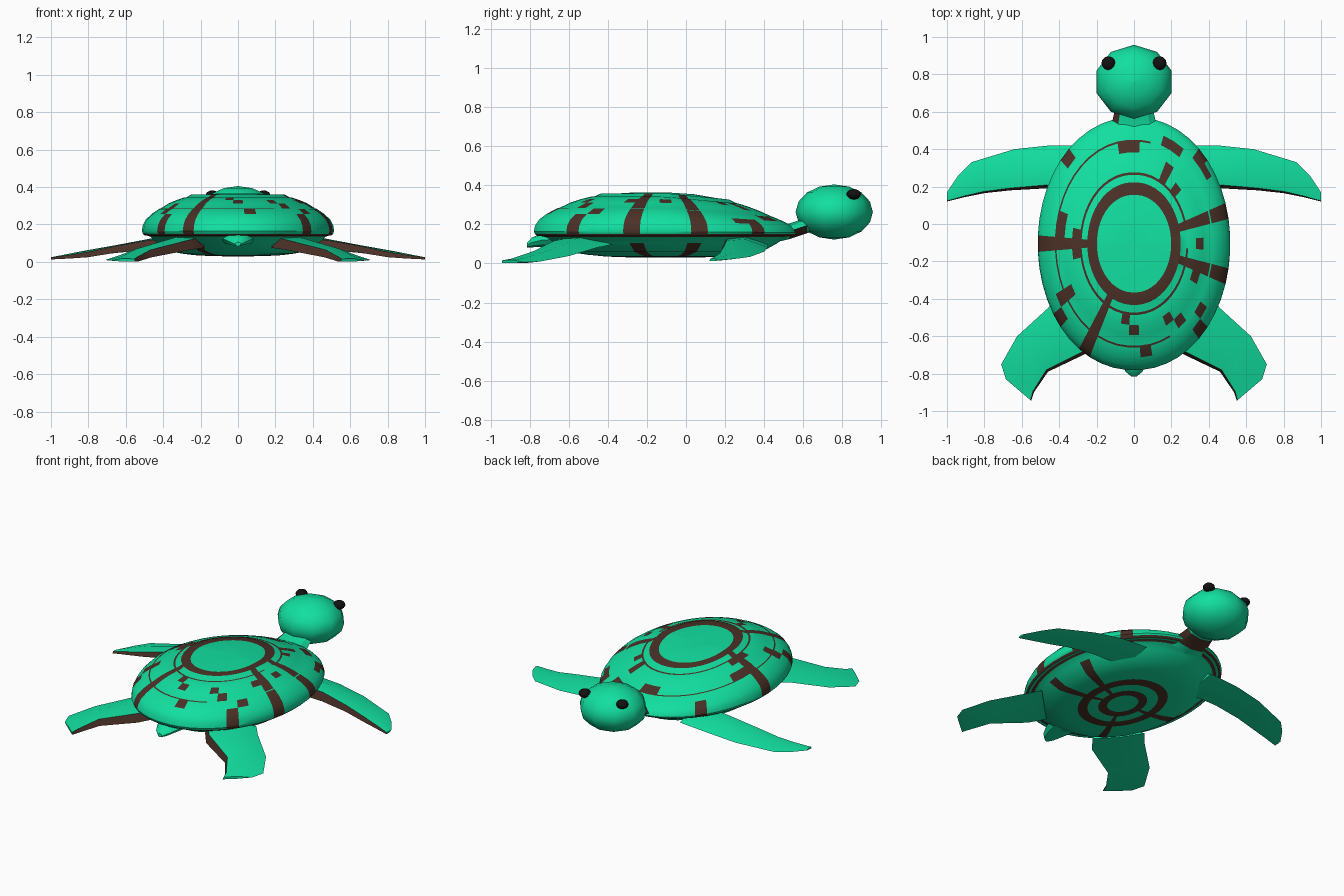
import bpy, bmesh, random
from math import sin, cos, pi, radians, copysign
from mathutils import Vector

if "Cube" in bpy.data.objects:
    bpy.data.objects.remove(bpy.data.objects["Cube"])

random.seed(4)


def material(name, rgb):
    m = bpy.data.materials.new(name)
    m.diffuse_color = (*rgb, 1)
    m.use_nodes = True
    m.node_tree.nodes["Principled BSDF"].inputs["Base Color"].default_value = m.diffuse_color
    return m


GREEN = material("sea_green", (0.006, 0.74, 0.35))
BROWN = material("shell_brown", (0.07, 0.03, 0.02))
BLACK = material("eye_black", (0.006, 0.006, 0.006))


def loft(name, rings, brown=None, mats=(GREEN, BROWN), angle=30):
    """Skin a stack of closed rings; brown(i, j) picks the second colour."""
    bm = bmesh.new()
    vs = [[bm.verts.new(p) for p in ring] for ring in rings]
    n = len(rings[0])
    for i in range(len(vs) - 1):
        for j in range(n):
            k = (j + 1) % n
            f = bm.faces.new((vs[i][j], vs[i][k], vs[i + 1][k], vs[i + 1][j]))
            f.material_index = int(bool(brown and brown(i, j)))
    bm.faces.new(vs[0])
    bm.faces.new(vs[-1])
    bmesh.ops.recalc_face_normals(bm, faces=bm.faces)
    me = bpy.data.meshes.new(name)
    bm.to_mesh(me)
    bm.free()
    for m in mats:
        me.materials.append(m)
    ob = bpy.data.objects.new(name, me)
    bpy.context.collection.objects.link(ob)
    bpy.ops.object.select_all(action='DESELECT')
    ob.select_set(True)
    bpy.context.view_layer.objects.active = ob
    bpy.ops.object.shade_smooth_by_angle(angle=radians(angle))
    return ob


def ellipsoid(name, c, r, seg, levels, mats=(GREEN, BROWN)):
    rings = []
    for i in range(levels + 1):
        a = pi * (0.004 + 0.992 * i / levels)
        rings.append([(c[0] + r[0] * sin(a) * cos(pi / 2 + 2 * pi * j / seg),
                       c[1] + r[1] * sin(a) * sin(pi / 2 + 2 * pi * j / seg),
                       c[2] + r[2] * cos(a)) for j in range(seg)])
    return loft(name, rings, mats=mats, angle=60)


# Oval shell, lower towards the neck
SEG = 48


def oval(r, z):
    pts = []
    for j in range(SEG):
        a = 2 * pi * (j - 0.5) / SEG
        c, s = cos(a), sin(a)
        x = copysign(abs(c) ** 0.95, c) * 0.51
        y = s * 0.67
        zz = z
        if z > 0.15:
            zz = 0.15 + (z - 0.15) * (1 - 0.45 * max(0, s) * r ** 1.5)
        pts.append((x * r, y * r - 0.105, zz))
    return pts


dome = [(0.98, 0.14), (1, 0.15), (1.01, 0.165), (1, 0.195), (0.97, 0.225),
        (0.91, 0.255), (0.83, 0.283), (0.815, 0.285), (0.73, 0.312),
        (0.65, 0.33), (0.57, 0.343), (0.55, 0.343), (0.49, 0.36),
        (0.39, 0.358), (0.22, 0.365), (0.02, 0.358)]
stripes = {int(round(a / 7.5)) for a in (15, 180, 240, 345)}
patches = {int(round(a / 7.5)) for a in (45, 135, 217.5, 315)}


def dome_brown(i, j):
    if i == 0 or i == 12:
        return True
    if i in (6, 10):
        return 10 < j < 40 or i == 10 and j % 12 > 1
    if j in stripes and i < 12:
        return True
    if j in patches and i < 5:
        return True
    return 3 < i < 10 and random.random() < 0.075


loft("shell_dome", [oval(*p) for p in dome], dome_brown)

# Belly plate with concentric bands
belly = [(0.985, 0.145), (0.92, 0.135), (0.86, 0.105), (0.74, 0.06),
         (0.6, 0.045), (0.46, 0.036), (0.36, 0.033), (0.25, 0.031),
         (0.16, 0.03), (0.02, 0.03)]


def belly_brown(i, j):
    return i in (0, 5, 7) or (j in stripes and 1 < i < 7)


loft("belly_plate", [oval(*p) for p in belly], belly_brown)


# Flippers: lead x, lead y, trail x, trail y, top z, thickness
front = [(0.25, 0.42, 0.25, 0.18, 0.145, 0.07),
         (0.45, 0.42, 0.48, 0.19, 0.125, 0.06),
         (0.64, 0.40, 0.66, 0.18, 0.09, 0.042),
         (0.87, 0.33, 0.80, 0.165, 0.057, 0.032),
         (0.94, 0.26, 0.90, 0.145, 0.04, 0.022),
         (1.0, 0.17, 1.0, 0.12, 0.025, 0.012)]
rear = [(0.40, -0.38, 0.18, -0.60, 0.145, 0.07),
        (0.46, -0.45, 0.25, -0.69, 0.125, 0.06),
        (0.625, -0.60, 0.46, -0.79, 0.07, 0.045),
        (0.71, -0.75, 0.535, -0.90, 0.028, 0.026),
        (0.685, -0.83, 0.55, -0.945, 0.018, 0.016)]


def flipper(name, stations, side):
    rings = []
    for lx, ly, tx, ty, z, t in stations:
        lead, trail = Vector((lx, ly, z - 0.7 * t)), Vector((tx, ty, z - 0.1 * t))
        mid = (lead + trail) / 2
        out = (trail - lead).normalized() * 0.3 * t
        ring = [lead, (mid.x, mid.y, z), trail - out,
                (trail.x, trail.y, z - t), (mid.x, mid.y, z - t)]
        rings.append([(side * p[0], p[1], p[2]) for p in ring])
    loft(name, rings, lambda i, j: j == 2)


for side, tag in ((1, "right"), (-1, "left")):
    flipper("front_flipper_" + tag, front, side)
    flipper("rear_flipper_" + tag, rear, side)
    ellipsoid("eye_" + tag, (side * 0.137, 0.86, 0.355), (0.037, 0.037, 0.027),
              12, 8, (BLACK,))

# Head
ellipsoid("head", (0, 0.76, 0.264), (0.21, 0.198, 0.141), 10, 8)


# Neck and tail as tapered tubes along y
def tube(name, stations, brown=None):
    loft(name, [[(w * cos(2 * pi * j / 8), y, z + h * sin(2 * pi * j / 8))
                 for j in range(8)] for y, z, w, h in stations], brown)


tube("neck", [(0.38, 0.15, 0.24, 0.06), (0.53, 0.165, 0.12, 0.04),
              (0.62, 0.195, 0.10, 0.04), (0.68, 0.215, 0.10, 0.04)],
     lambda i, j: i == 1 and j > 2)
tube("tail", [(-0.65, 0.125, 0.10, 0.04), (-0.74, 0.12, 0.07, 0.035),
              (-0.79, 0.108, 0.045, 0.025), (-0.815, 0.095, 0.015, 0.012)])
